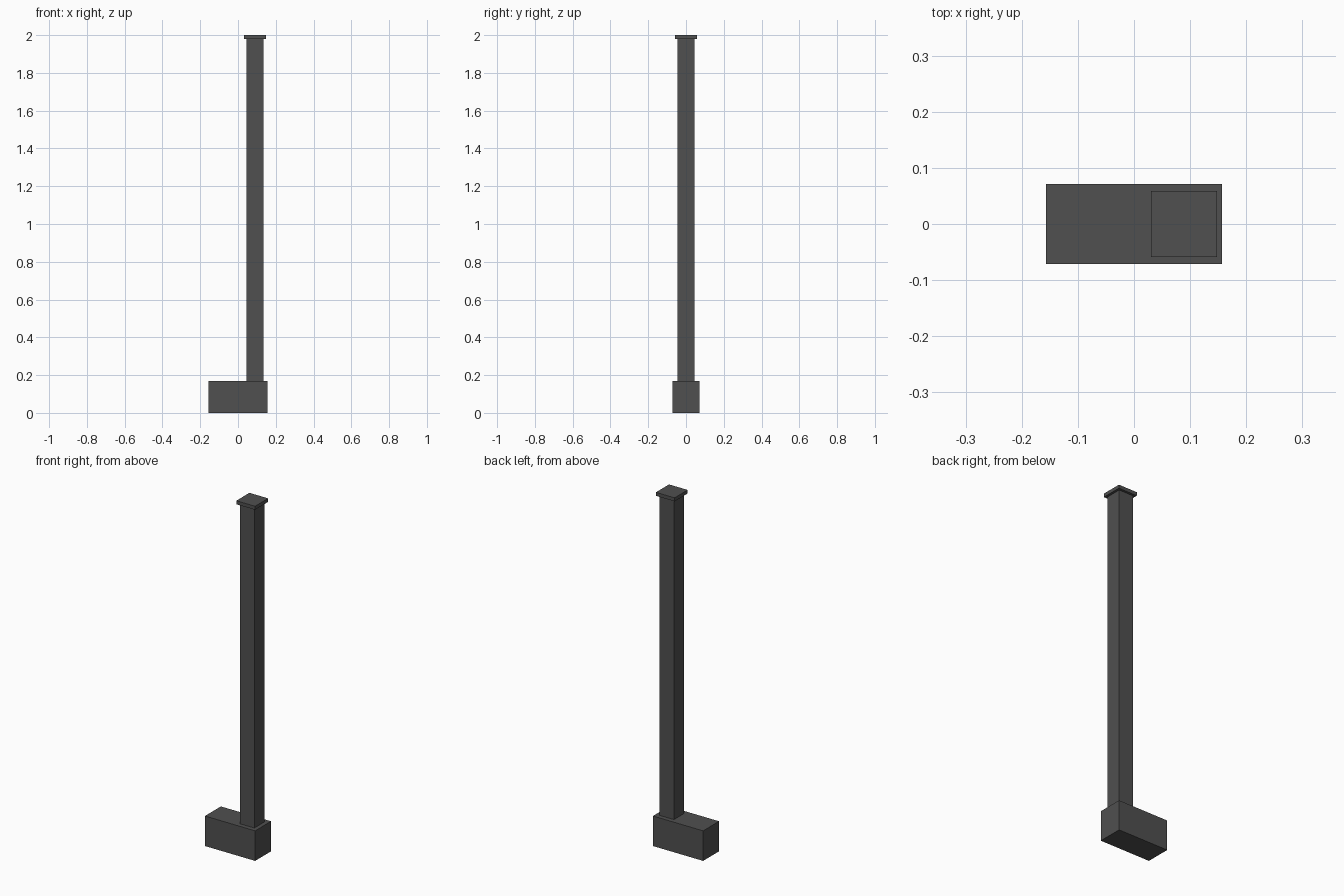
import bpy

cube = bpy.data.objects.get("Cube")
if cube:
    bpy.data.objects.remove(cube, do_unlink=True)

# Single dark grey finish
grey = bpy.data.materials.new("dark grey")
grey.use_nodes = True
colour = (0.08, 0.08, 0.08, 1)
grey.diffuse_color = colour
bsdf = grey.node_tree.nodes["Principled BSDF"]
bsdf.inputs["Base Color"].default_value = colour
bsdf.inputs["Roughness"].default_value = 0.8


def box(name, x, width, depth, bottom, top):
    """Box centred on y = 0, spanning bottom to top."""
    bpy.ops.mesh.primitive_cube_add(size=1, location=(x, 0, (bottom + top) / 2))
    ob = bpy.context.object
    ob.name = ob.data.name = name
    ob.scale = (width, depth, top - bottom)
    bpy.ops.object.transform_apply(location=False, rotation=False, scale=True)
    ob.data.materials.append(grey)
    return ob


POST_X = 0.089
BASE_TOP = 0.17
CAP_BOTTOM = 1.98

# Offset footing block, tall square post and thin overhanging cap
box("base_block", 0, 0.314, 0.142, 0, BASE_TOP)
box("post", POST_X, 0.09, 0.09, BASE_TOP, CAP_BOTTOM)
box("post_cap", POST_X, 0.117, 0.117, CAP_BOTTOM, 2)
